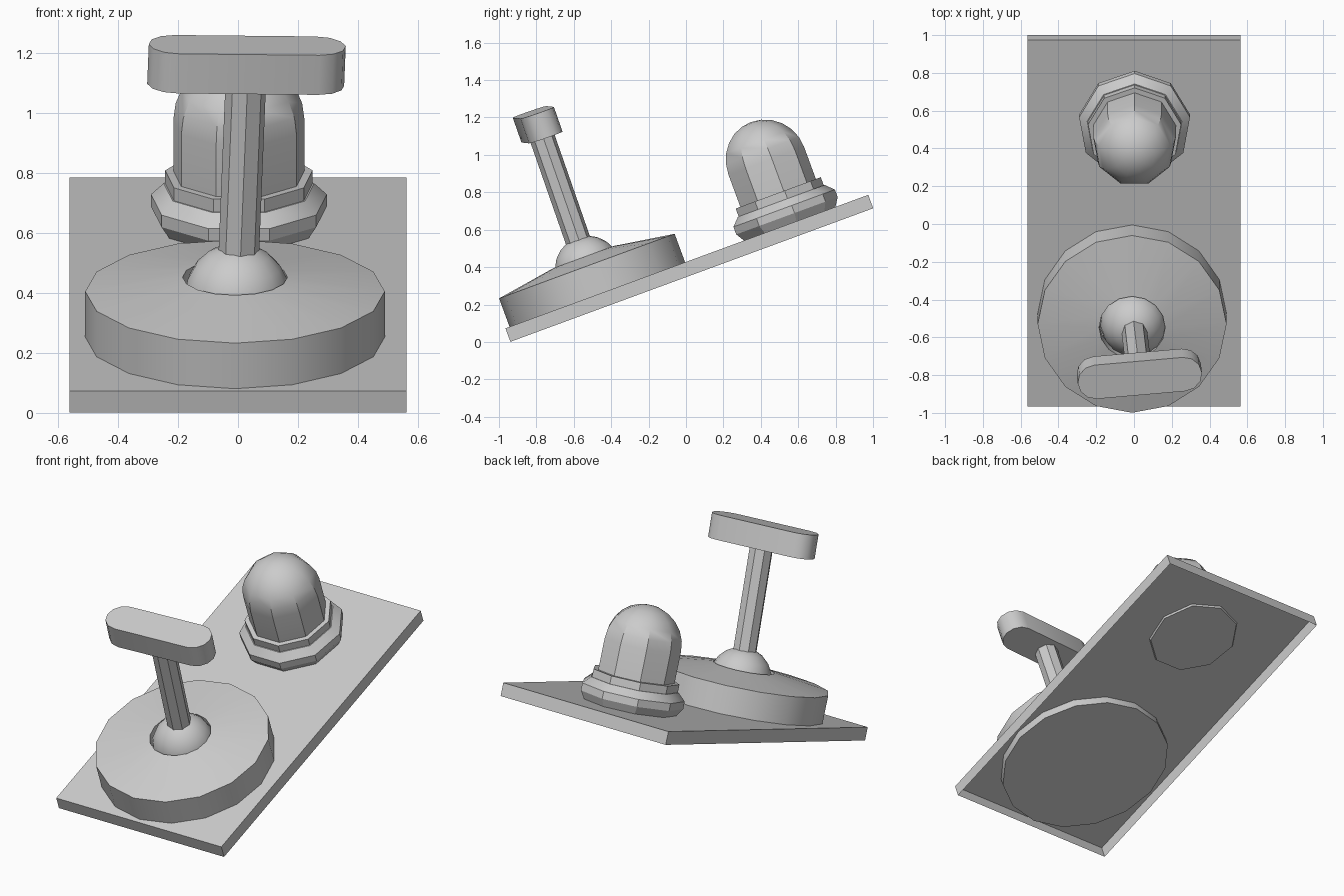
import bpy, bmesh
from math import radians, sin, cos, pi
from mathutils import Matrix

if "Cube" in bpy.data.objects:
    bpy.data.objects.remove(bpy.data.objects["Cube"])

# sloped frame: local x across, y up the slope, z out of the panel
PANEL = Matrix.Translation((0, 0.0045, 0.4295)) @ Matrix.Rotation(radians(20.2), 4, 'X')


def finish(name, bm, matrix, angle=30):
    bmesh.ops.recalc_face_normals(bm, faces=bm.faces)
    bm.transform(matrix)
    mesh = bpy.data.meshes.new(name)
    bm.to_mesh(mesh)
    bm.free()
    ob = bpy.data.objects.new(name, mesh)
    bpy.context.collection.objects.link(ob)
    bpy.ops.object.select_all(action='DESELECT')
    ob.select_set(True)
    bpy.context.view_layer.objects.active = ob
    bpy.ops.object.shade_smooth_by_angle(angle=radians(angle))
    return ob


def lathe(name, profile, sides, matrix, angle=30):
    """Revolve (radius, height) points around z, first vertex on +y."""
    bm = bmesh.new()
    rings = []
    for r, h in profile:
        if r == 0:
            rings.append([bm.verts.new((0, 0, h))] * sides)
        else:
            rings.append([bm.verts.new((r * sin(2 * pi * i / sides), r * cos(2 * pi * i / sides), h))
                          for i in range(sides)])
    for a, b in zip(rings, rings[1:]):
        for i in range(sides):
            j = (i + 1) % sides
            quad = list(dict.fromkeys((a[i], a[j], b[j], b[i])))
            if len(quad) > 2:
                bm.faces.new(quad)
    return finish(name, bm, matrix, angle)


# mounting plate, open underneath
bm = bmesh.new()
bmesh.ops.create_cube(bm, size=1, matrix=Matrix.Translation((0, 0, -0.0383))
                      @ Matrix.Diagonal((1.125, 2.067, 0.0766, 1)))
bm.normal_update()
bmesh.ops.delete(bm, geom=[f for f in bm.faces if f.normal.z < -0.9], context='FACES_ONLY')
finish("mounting_plate", bm, PANEL)

# round lever housing: shallow cone top with a socket
lathe("lever_housing", [(0, -0.05), (0.5, -0.05), (0.5, 0.162), (0.175, 0.213), (0.175, 0.14), (0, 0.14)],
      16, PANEL @ Matrix.Translation((-0.01, -0.51, 0)))

# lever, leaning slightly and turned a little
LEVER = (PANEL @ Matrix.Translation((-0.003, -0.51, 0.148)) @ Matrix.Rotation(radians(2.2), 4, 'Y')
         @ Matrix.Rotation(radians(-1), 4, 'X') @ Matrix.Rotation(radians(4.5), 4, 'Z'))
bm = bmesh.new()
bmesh.ops.create_uvsphere(bm, u_segments=16, v_segments=10, radius=0.176)
finish("lever_ball", bm, LEVER, 40)
lathe("lever_shaft", [(0, 0.1), (0.068, 0.1), (0.068, 0.76), (0, 0.76)], 8, LEVER)

# stadium-shaped grip
bm = bmesh.new()
outline = []
for end in (0, 1):
    for k in range(7):
        a = -pi / 2 + pi * k / 6 + pi * end
        outline.append(bm.verts.new(((0.235 if end == 0 else -0.235) + 0.095 * cos(a), 0.095 * sin(a), 0.745)))
base = bm.faces.new(outline)
ext = bmesh.ops.extrude_face_region(bm, geom=[base], use_keep_orig=True)
bmesh.ops.translate(bm, vec=(0, 0, 0.14), verts=[v for v in ext['geom'] if isinstance(v, bmesh.types.BMVert)])
finish("lever_grip", bm, LEVER, 35)

# nine-sided lamp: flange, collar and dome
LAMP = PANEL @ Matrix.Translation((0.003, 0.578, 0))
lathe("lamp_flange", [(0, -0.01), (0.262, -0.01), (0.298, 0.045), (0.298, 0.088), (0.255, 0.13), (0, 0.13)], 9, LAMP)
lathe("lamp_collar", [(0, 0.12), (0.25, 0.12), (0.25, 0.176), (0, 0.176)], 9, LAMP)
dome = [(0, 0.15), (0.222, 0.15)]
dome += [(0.222 * cos(pi / 2 * k / 6), 0.36 + 0.222 * sin(pi / 2 * k / 6)) for k in range(6)]
lathe("lamp_dome", dome + [(0, 0.582)], 9, LAMP, 35)
